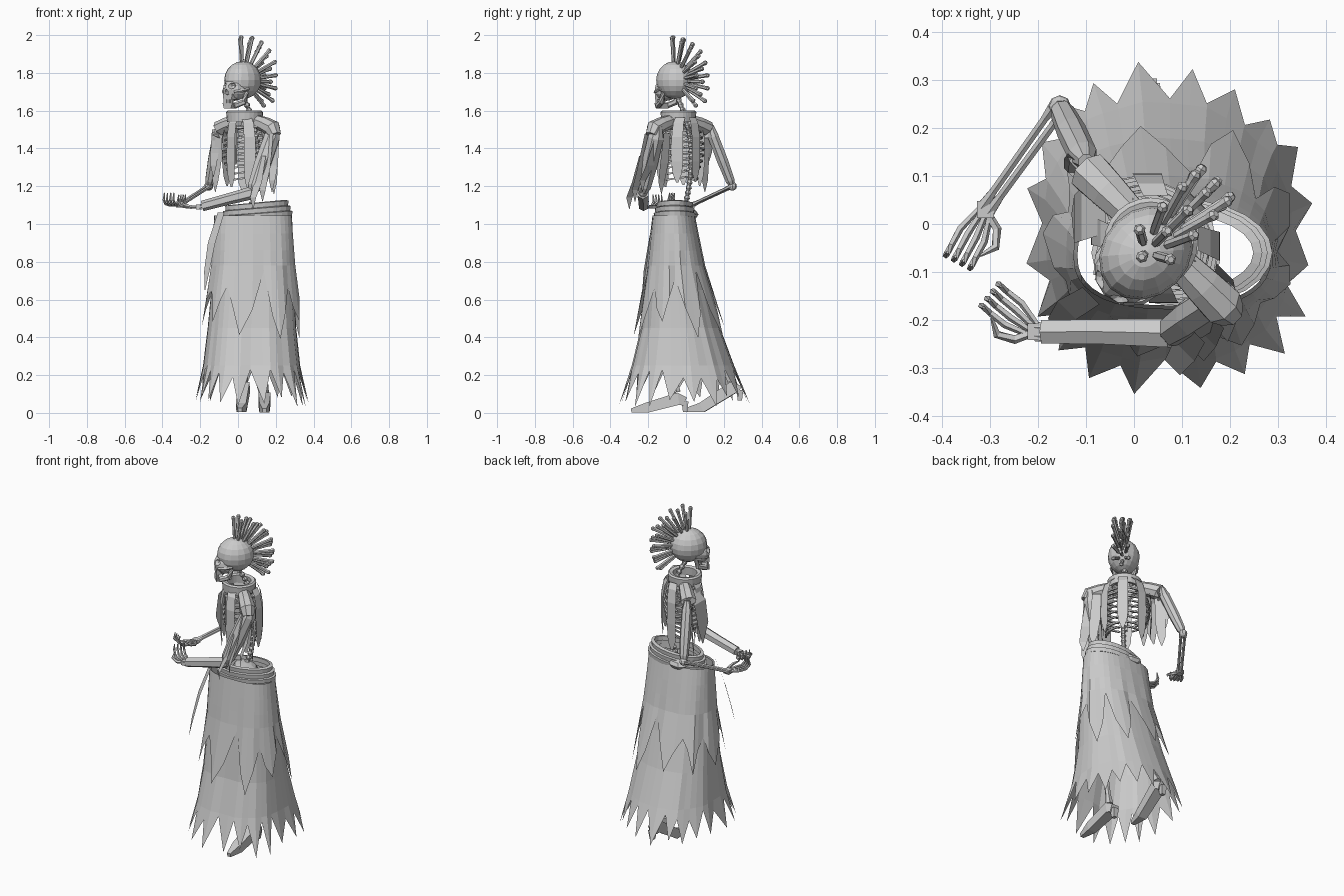
import bpy, bmesh, math, random
from mathutils import Vector as V, Matrix

random.seed(4)
if "Cube" in bpy.data.objects:
    bpy.data.objects.remove(bpy.data.objects["Cube"])

grey = bpy.data.materials.new("plain_grey")
grey.use_nodes = True
grey.diffuse_color = (0.6, 0.6, 0.6, 1)
grey.node_tree.nodes["Principled BSDF"].inputs["Base Color"].default_value = (0.6, 0.6, 0.6, 1)

TURN = Matrix.Rotation(math.radians(-45), 4, 'Z')
CHEST = Matrix.Translation((0.045, -0.03, 0)) @ TURN
HEAD = Matrix.Translation((0.025, -0.06, 1.76)) @ TURN


def finish(name, bm, matrix=None):
    if matrix:
        bm.transform(matrix)
    bmesh.ops.recalc_face_normals(bm, faces=bm.faces)
    mesh = bpy.data.meshes.new(name)
    bm.to_mesh(mesh)
    bm.free()
    mesh.materials.append(grey)
    obj = bpy.data.objects.new(name, mesh)
    bpy.context.collection.objects.link(obj)
    return obj


def bridge(bm, rings, closed=True):
    for a, b in zip(rings, rings[1:]):
        n = len(a)
        for i in range(n if closed else n - 1):
            k = (i + 1) % n
            bm.faces.new((a[i], a[k], b[k], b[i]))


def tube(name, pts, radii, sides=6, matrix=None):
    bm, rings = bmesh.new(), []
    pts = [V(p) for p in pts]
    for i, p in enumerate(pts):
        t = (pts[min(i + 1, len(pts) - 1)] - pts[max(i - 1, 0)]).normalized()
        ref = V((0, 0, 1)) if abs(t.z) < 0.8 else V((1, 0, 0))
        u = t.cross(ref).normalized()
        w = t.cross(u)
        rings.append([bm.verts.new(p + radii[i] * (u * math.cos(a) + w * math.sin(a)))
                      for a in (2 * math.pi * (k + 0.5) / sides for k in range(sides))])
    bridge(bm, rings)
    bm.faces.new(rings[0])
    bm.faces.new(rings[-1])
    return finish(name, bm, matrix)


def bone(name, a, b, r):
    a, b = V(a), V(b)
    tube(name, [a, a.lerp(b, 0.15), a.lerp(b, 0.85), b], [r * 1.5, r, r, r * 1.5])


def strip(name, pts, widths, side, matrix=None):
    bm, side = bmesh.new(), V(side).normalized()
    rows = [[bm.verts.new(V(p) + side * w * k) for k in (-0.5, 0.5)] for p, w in zip(pts, widths)]
    bridge(bm, rows, False)
    return finish(name, bm, matrix)


def hoop(name, centre, rx, ry, profile, tilt=0, n=24):
    bm, rings = bmesh.new(), []
    for k in range(n):
        a = 2 * math.pi * k / n
        rings.append([bm.verts.new((centre[0] + (rx + d) * math.cos(a), centre[1] + (ry + d) * math.sin(a),
                                    centre[2] + h + tilt * math.cos(a))) for d, h in profile])
    bridge(bm, rings + rings[:1])
    return finish(name, bm)


def box(name, centre, size, matrix=None, taper=1.0):
    bm = bmesh.new()
    bmesh.ops.create_cube(bm, size=1)
    for v in bm.verts:
        k = taper if v.co.z < 0 else 1
        v.co = V((v.co.x * size[0] * k, v.co.y * size[1], v.co.z * size[2])) + V(centre)
    return finish(name, bm, matrix)


def ball(name, centre, size, matrix, u=16, v=10):
    bm = bmesh.new()
    bmesh.ops.create_uvsphere(bm, u_segments=u, v_segments=v, radius=1)
    for p in bm.verts:
        p.co = V(a * b for a, b in zip(p.co, size)) + V(centre)
    return finish(name, bm, matrix)


def combine(target, other, mode):
    mod = target.modifiers.new(mode.lower(), 'BOOLEAN')
    mod.object, mod.operation, mod.solver = other, mode, 'EXACT'
    bpy.context.view_layer.objects.active = target
    bpy.ops.object.modifier_apply(modifier=mod.name)
    bpy.data.objects.remove(other)


# Skull with carved sockets, jaw and teeth
skull = ball("skull", (0, 0, 0.002), (0.09, 0.106, 0.1), HEAD)
combine(skull, ball("upper_face", (0, -0.06, -0.048), (0.066, 0.064, 0.06), HEAD, 12, 8), 'UNION')
for s in (-1, 1):
    combine(skull, ball("eye_cutter", (s * 0.031, -0.118, -0.027), (0.021, 0.03, 0.018), HEAD, 8, 6), 'DIFFERENCE')
combine(skull, ball("nose_cutter", (0, -0.125, -0.06), (0.01, 0.02, 0.015), HEAD, 6, 4), 'DIFFERENCE')
box("upper_jaw", (0, -0.092, -0.087), (0.068, 0.045, 0.03), HEAD, 0.9)
box("chin", (0, -0.095, -0.134), (0.074, 0.04, 0.03), HEAD, 0.7)
for s in (-1, 1):
    tube("jaw_side", [(s * 0.058, -0.03, -0.06), (s * 0.052, -0.045, -0.115), (s * 0.03, -0.095, -0.135)],
         [0.012, 0.017, 0.016], 6, HEAD)
    tube("cheekbone", [(s * 0.076, -0.03, -0.045), (s * 0.064, -0.075, -0.055), (s * 0.04, -0.105, -0.062)],
         [0.007, 0.01, 0.009], 5, HEAD)
for k in range(7):
    x = (k - 3) * 0.0095
    for z in (-0.104, -0.116):
        box("tooth", (x, -0.111 + 6 * x * x, z), (0.008, 0.009, 0.012), HEAD)

# Crest of knobbed spikes in three rows
for row, count in ((-1, 7), (0, 8), (1, 7)):
    for k in range(count):
        a = math.radians(93 - (k + 0.5 * abs(row)) * 19)
        d = V((row * 0.2, math.cos(a), math.sin(a))).normalized()
        tip = 0.239 - 0.002 * k + random.uniform(-0.012, 0.002)
        tube("crest_spike", [d * 0.085, d * 0.11, d * (tip - 0.025), d * (tip - 0.008), d * tip],
             [0.006, 0.01, 0.01, 0.013, 0.007], 6, HEAD)

# Collar
hoop("collar", (0.035, -0.04, 1.57), 0.085, 0.082,
     [(-0.012, -0.025), (0.008, -0.03), (0.013, 0.022), (0.004, 0.03), (-0.016, 0.025)])

# Spine, ribs, breastbone and pelvis
spine, widths = [], []
for k in range(45):
    t = k / 44
    spine.append((0, 0.03 + 0.055 * math.sin(t * math.pi) - 0.05 * t ** 4, 1.07 + 0.6 * t))
    widths.append(0.017 if k % 2 else 0.01)
tube("spine", spine, widths, 6, CHEST)
for k in range(9):
    z, grow = 1.5 - k * 0.031, 0.75 + 0.28 * math.sin(math.pi * min(1, (k + 1) / 8))
    reach = 165 if k < 6 else 150 - 18 * (k - 5)
    for s in (-1, 1):
        arc = [math.radians(reach * j / 9) for j in range(10)]
        tube("rib", [(s * 0.14 * grow * math.sin(a), 0.1 * grow * math.cos(a), z - 0.012 * a) for a in arc],
             [0.0065] * 10, 4, CHEST)
box("breastbone", (0, -0.088, 1.41), (0.035, 0.012, 0.19), CHEST, 0.5)
ball("pelvis", (0.02, 0.02, 1.05), (0.12, 0.07, 0.04), CHEST, 10, 6)

# Hanging vest strips and shoulder yokes
for k in range(8):
    a = math.radians(45 * k)
    c, s = math.cos(a), math.sin(a)
    low = 1.19 + random.uniform(-0.03, 0.04)
    path = [(c * r, s * q, z) for r, q, z in ((0.09, 0.09, 1.565), (0.125, 0.105, 1.535), (0.15, 0.117, 1.46),
                                              (0.152, 0.118, 1.33), (0.147, 0.114, low + 0.05), (0.145, 0.112, low))]
    strip("vest_strip", path, [0.052, 0.056, 0.06, 0.062, 0.05, 0.012], (-s, c, 0), CHEST)
for s in (-1, 1):
    tube("shoulder_yoke", [(s * 0.07, 0, 1.545), (s * 0.14, 0, 1.525), (s * 0.195, 0, 1.505), (s * 0.215, 0, 1.47)],
         [0.035, 0.042, 0.046, 0.034], 8, CHEST)
    bone("collar_bone", CHEST @ V((0, -0.07, 1.51)), CHEST @ V((s * 0.18, 0, 1.52)), 0.009)


def hand(prefix, wrist, d, pinky):
    w, d, p, up = V(wrist), V(d).normalized(), V(pinky).normalized(), V((0, 0, 1))
    box(prefix + "_wrist", w, (0.035, 0.035, 0.025))
    for k in range(4):
        base = w + d * 0.06 + p * (k - 1.5) * 0.019
        tips = [w + p * (k - 1.5) * 0.008, base, base + d * 0.04 + up * 0.004,
                base + d * 0.063 + up * 0.027, base + d * 0.056 + up * 0.065]
        tube(prefix + "_finger", tips, [0.006, 0.008, 0.007, 0.007, 0.003], 5)
    tube(prefix + "_thumb", [w, w - p * 0.04 + d * 0.025, w - p * 0.055 + d * 0.06 + up * 0.01,
                             w - p * 0.035 + d * 0.09 + up * 0.03], [0.008, 0.01, 0.009, 0.003], 5)


# Arms: shoulder, elbow, wrist, hand direction, little finger direction
arms = {"left": ((0.195, -0.15, 1.5), (0.075, -0.228, 1.165), (-0.205, -0.225, 1.09), (-0.75, 0.6, 0), (0.6, 0.75, 0)),
        "right": ((-0.1, 0.13, 1.5), (-0.155, 0.245, 1.2), (-0.31, 0.03, 1.1), (-0.45, -0.85, 0), (-0.85, 0.45, 0))}
for side, (sh, el, wr, d, p) in arms.items():
    sh, el, wr = V(sh), V(el), V(wr)
    fat = 1.0 if side == "left" else 0.68
    tube(side + "_sleeve", [sh + V((0, 0, 0.02)), sh.lerp(el, 0.12), sh.lerp(el, 0.55), sh.lerp(el, 0.9), el],
         [0.025 * fat, 0.045 * fat, 0.046 * fat, 0.038 * fat, 0.022 * fat], 8)
    out = (wr - el).normalized()
    twist = out.cross(V((0, 0, 1))).normalized() * 0.011
    bone(side + "_forearm_bone", el + twist, wr + twist * 0.8, 0.009)
    bone(side + "_forearm_bone", el - twist, wr - twist * 0.8, 0.009)
    ball(side + "_elbow", (0, 0, 0), (0.024, 0.024, 0.024), Matrix.Translation(el), 8, 6)
    hand(side, wr, d, p)
tube("left_cuff", [V(arms["left"][1]), (-0.06, -0.225, 1.13), (-0.19, -0.225, 1.095)], [0.034, 0.03, 0.028], 6)

# Torn sleeve rags
for x, y, top, low, dx, dy in ((0.13, -0.23, 1.36, 1.08, -0.05, -0.07), (0.17, -0.2, 1.48, 1.12, -0.04, -0.07),
                               (0.2, -0.15, 1.45, 1.17, -0.02, -0.08), (0.19, -0.1, 1.48, 1.16, 0, -0.03),
                               (-0.12, 0.13, 1.5, 1.25, -0.01, -0.03), (-0.1, 0.1, 1.48, 1.17, -0.02, 0)):
    mid = (top + low) / 2
    strip("sleeve_rag", [(x, y, top), (x + dx / 2, y + dy / 2, mid), (x + dx, y + dy, low + 0.06), (x + dx, y + dy, low)],
          [0.05, 0.06, 0.045, 0.004], (0.7, -0.7, 0))
strip("right_cape", [(-0.06, 0.02, 1.53), (-0.11, 0.02, 1.47), (-0.125, 0.01, 1.33), (-0.13, 0.02, 1.22)],
      [0.08, 0.11, 0.1, 0.01], (0, 1, 0))

# Waistbands, tilted up toward the left hip
for z, rx, ry in ((1.045, 0.178, 0.1), (1.072, 0.168, 0.094), (1.1, 0.157, 0.086)):
    hoop("waistband", (0.1, -0.06, z), rx, ry, [(-0.008, -0.014), (0.008, -0.014), (0.011, 0.01), (-0.008, 0.014)], 0.014)

# Skirt outline by height: z, centre x, centre y, radius x, radius y
SHAPE = [(1.04, 0.08, -0.065, 0.198, 0.105), (0.7, 0.08, -0.05, 0.218, 0.158), (0.45, 0.074, -0.028, 0.236, 0.208),
         (0.2, 0.072, -0.012, 0.265, 0.285), (0.03, 0.072, -0.005, 0.31, 0.35)]


def skirt_point(a, z, off):
    for hi, lo in zip(SHAPE, SHAPE[1:]):
        if z >= lo[0] or lo is SHAPE[-1]:
            t = (hi[0] - z) / (hi[0] - lo[0])
            cx, cy, rx, ry = (p + (q - p) * t for p, q in zip(hi[1:], lo[1:]))
            break
    c, s = math.cos(a), math.sin(a)
    power = 0.98 if c > 0 and s > 0 else 0.8
    rounded = lambda v: math.copysign(abs(v) ** power, v)
    return V((cx + (rx + off) * rounded(c), cy + (ry + off) * rounded(s), z))


def skirt(name, teeth, per, levels, tip, valley, off, flare):
    bm, n = bmesh.new(), teeth * per
    lows = [random.uniform(*tip) for _ in range(teeth)]
    pleat = [random.uniform(-0.0015, 0.0015) for _ in range(n)]
    shift = [random.uniform(-0.15, 0.15) for _ in range(n)]
    rows = []
    for j, z in enumerate(levels + [None]):
        row = []
        for i in range(n):
            edge = abs(i % per - per / 2) / (per / 2)
            zz = z if z else lows[i // per] + (random.uniform(*valley) - lows[i // per]) * edge
            a = 2 * math.pi * (i + shift[i] * j / len(levels)) / n
            lift = 0 if z else flare * (1 - edge)
            row.append(bm.verts.new(skirt_point(a, zz, off + pleat[i] * j + lift)))
        rows.append(row)
    bridge(bm, rows)
    finish(name, bm)


skirt("under_skirt", 20, 2, [1.04, 0.85, 0.65, 0.45, 0.25], (0.03, 0.09), (0.17, 0.23), 0, 0)
skirt("over_skirt", 9, 4, [1.045, 0.95, 0.86, 0.78], (0.39, 0.49), (0.62, 0.76), 0.008, 0.022)
strip("belt_tail", [(-0.09, -0.15, 1.06), (-0.14, -0.18, 0.9), (-0.165, -0.21, 0.75), (-0.175, -0.23, 0.65)],
      [0.05, 0.055, 0.04, 0.004], (0.7, -0.7, 0))

# Legs and shoes in mid stride
for side, hip, knee, ankle, toe in (("left", (0.15, -0.08, 1.03), (0.15, -0.11, 0.57), (0.14, -0.05, 0.11), (0.14, -0.29, 0.012)),
                                    ("right", (0.02, 0, 1.03), (0.03, 0.02, 0.57), (0.03, 0.24, 0.17), (0.01, 0.0, 0.015))):
    bone(side + "_thigh_bone", hip, knee, 0.02)
    bone(side + "_shin_bone", knee, ankle, 0.016)
    ankle, toe = V(ankle), V(toe)
    ball_of_foot = toe.lerp(ankle, 0.35)
    ball_of_foot.z = 0.028
    heel = ankle + V((0, 0.045, -0.05))
    tube(side + "_shoe", [heel, ankle + V((0, 0.01, -0.035)), ball_of_foot, toe], [0.034, 0.046, 0.038, 0.016], 4)
    tube(side + "_heel", [heel, (heel.x, heel.y, heel.z - 0.055)], [0.026, 0.016], 4)
